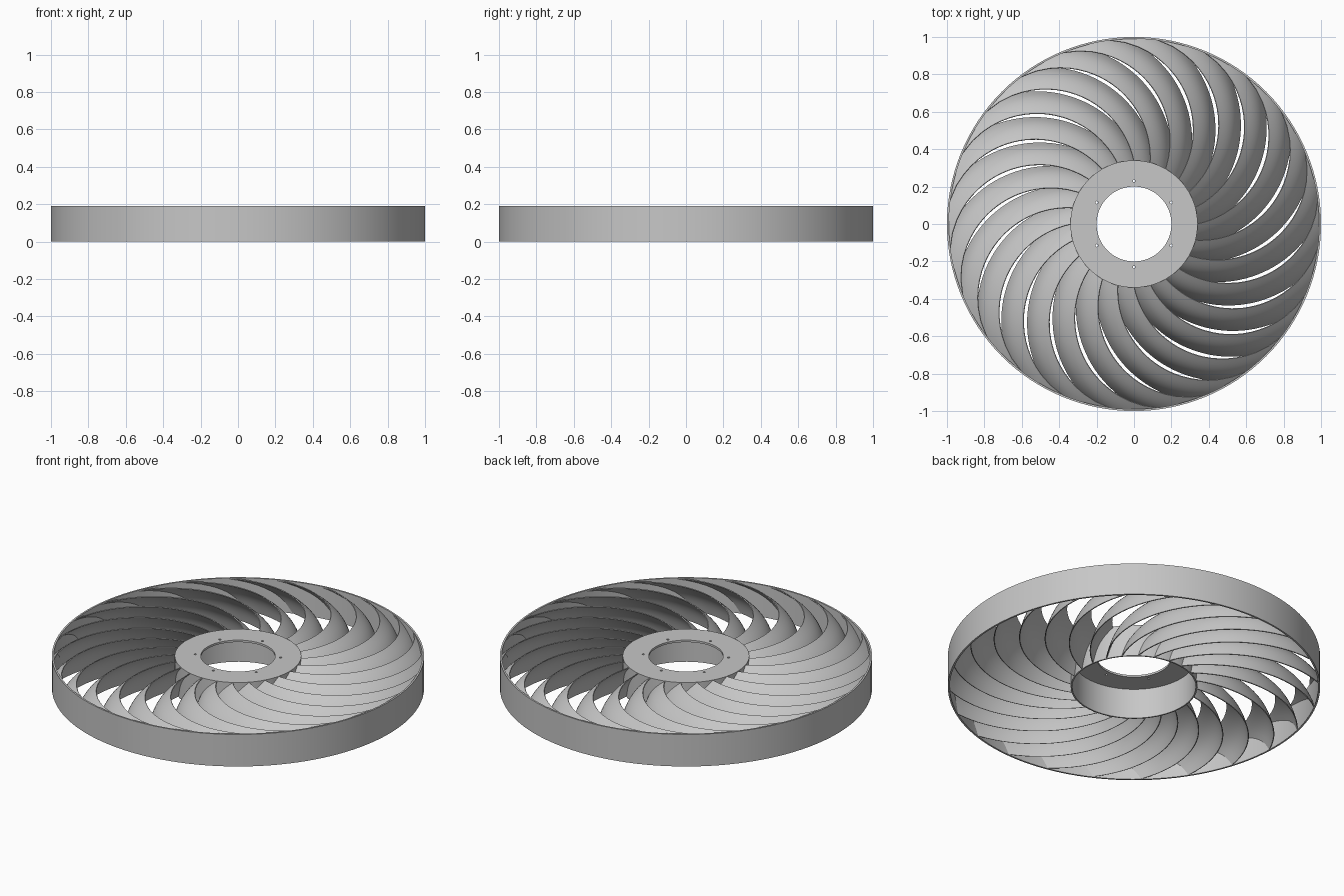
import bpy, bmesh
from math import acos, cos, sin, pi, radians

if "Cube" in bpy.data.objects:
    bpy.data.objects.remove(bpy.data.objects["Cube"], do_unlink=True)

# Material
grey = bpy.data.materials.new("plain grey")
grey.use_nodes = True
colour = (0.57, 0.57, 0.57, 1)
grey.diffuse_color = colour
grey.node_tree.nodes["Principled BSDF"].inputs["Base Color"].default_value = colour

HEIGHT = 0.19
BLADES = 24
HUB_R, RIM_R = 0.34, 1.0


def make_object(name, bm):
    bmesh.ops.recalc_face_normals(bm, faces=bm.faces)
    mesh = bpy.data.meshes.new(name)
    bm.to_mesh(mesh)
    bm.free()
    obj = bpy.data.objects.new(name, mesh)
    bpy.context.collection.objects.link(obj)
    mesh.materials.append(grey)
    return obj


def activate(obj):
    bpy.ops.object.select_all(action='DESELECT')
    obj.select_set(True)
    bpy.context.view_layer.objects.active = obj


def smooth(obj):
    activate(obj)
    bpy.ops.object.shade_smooth_by_angle(angle=radians(35))


def lathe(name, profile, steps=128):
    """Revolve a closed (radius, height) profile around z."""
    bm = bmesh.new()
    rings = []
    for i in range(steps):
        a = 2 * pi * i / steps
        rings.append([bm.verts.new((r * cos(a), r * sin(a), z)) for r, z in profile])
    n = len(profile)
    for i in range(steps):
        a, b = rings[i], rings[(i + 1) % steps]
        for k in range(n):
            m = (k + 1) % n
            bm.faces.new((a[k], b[k], b[m], a[m]))
    return make_object(name, bm)


# Outer rim band
rim = lathe("outer_rim", [(RIM_R, 0), (RIM_R, HEIGHT), (0.99, HEIGHT), (0.99, 0)])
smooth(rim)

# Hub: cup open at the bottom, with a round opening in its top plate
hub = lathe("hub", [(0.2, HEIGHT), (HUB_R, HEIGHT), (HUB_R, 0),
                    (0.332, 0), (0.332, 0.178), (0.2, 0.178)])

# Six screw holes through the hub plate
bm = bmesh.new()
for i in range(6):
    a = radians(30 + 60 * i)
    made = bmesh.ops.create_cone(bm, cap_ends=True, segments=12,
                                 radius1=0.007, radius2=0.007, depth=0.1)
    bmesh.ops.translate(bm, verts=made["verts"],
                        vec=(0.23 * cos(a), 0.23 * sin(a), 0.18))
cutter = make_object("screw_hole_cutter", bm)
cutter.hide_render = True
cut = hub.modifiers.new("screw_holes", 'BOOLEAN')
cut.operation = 'DIFFERENCE'
cut.solver = 'EXACT'
cut.object = cutter
activate(hub)
bpy.ops.object.modifier_apply(modifier=cut.name)
bpy.data.objects.remove(cutter, do_unlink=True)
smooth(hub)

# Blades: an arched section swept along a circular arc from hub to rim
PIVOT = 0.53             # distance of the arc centre from the axis
ARC_IN, ARC_OUT = 0.48, 0.597
LOW, HIGH = 0.003, 0.187
ACROSS, ALONG = 12, 28


def blade_section(t):
    """Arc radius and height: high inner edge, low outer edge, arched between."""
    bulge = 0.022 * sin(pi * t)
    return (ARC_IN + (ARC_OUT - ARC_IN) * t + bulge * 0.84,
            HIGH + (LOW - HIGH) * t + bulge * 0.54)


def blade_point(r, t, phase):
    arc, z = blade_section(t)
    c = (r * r + PIVOT ** 2 - arc * arc) / (2 * r * PIVOT)
    a = phase - acos(max(-1, min(1, c)))
    return (r * cos(a), r * sin(a), z)


for b in range(BLADES):
    phase = radians(3) + 2 * pi * b / BLADES
    bm = bmesh.new()
    grid = []
    for i in range(ALONG + 1):
        r = 0.336 + (0.994 - 0.336) * i / ALONG
        grid.append([bm.verts.new(blade_point(r, k / ACROSS, phase))
                     for k in range(ACROSS + 1)])
    for i in range(ALONG):
        for k in range(ACROSS):
            bm.faces.new((grid[i][k], grid[i + 1][k],
                          grid[i + 1][k + 1], grid[i][k + 1]))
    blade = make_object(f"blade_{b + 1}", bm)
    shell = blade.modifiers.new("thickness", 'SOLIDIFY')
    shell.thickness = 0.005
    shell.offset = 0
    activate(blade)
    bpy.ops.object.modifier_apply(modifier=shell.name)
    smooth(blade)
